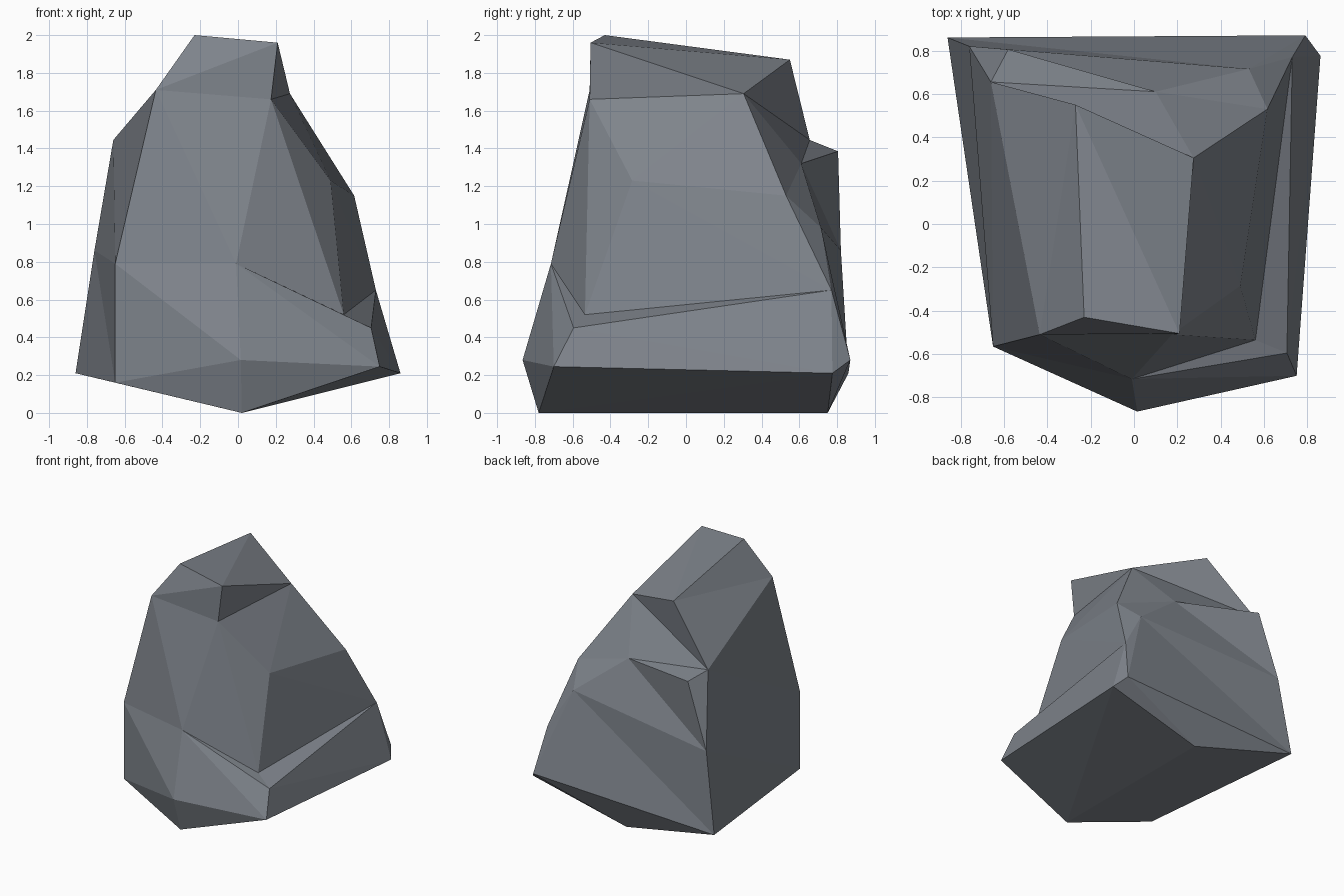
import bpy
import bmesh

if "Cube" in bpy.data.objects:
    bpy.data.objects.remove(bpy.data.objects["Cube"])

# Corner points of the boulder, grouped from the crown down to the keel
corners = {
    # crown
    "A": (-0.23, -0.43, 2.00), "B": (0.21, -0.505, 1.96), "F": (-0.27, 0.55, 1.87),
    "E": (-0.435, -0.51, 1.71), "D": (0.275, 0.305, 1.69), "C": (0.175, -0.51, 1.66),
    # shoulders
    "G": (-0.66, 0.655, 1.445), "M": (-0.58, 0.805, 1.385), "Y": (0.10, 0.61, 1.32),
    "W": (0.49, -0.285, 1.23), "X": (0.615, 0.53, 1.15), "Z": (0.53, 0.715, 0.98),
    # waist and the ledge on the right
    "L": (-0.76, 0.82, 0.86), "H": (-0.65, -0.565, 0.79), "I": (-0.01, -0.715, 0.79),
    "V": (0.73, 0.77, 0.65), "U": (0.56, -0.535, 0.52), "T": (0.705, -0.595, 0.45),
    # foot
    "O": (0.79, 0.87, 0.28), "P": (0.015, -0.865, 0.28), "S": (0.75, -0.70, 0.245),
    "N": (0.86, 0.775, 0.21), "K": (-0.86, 0.86, 0.21), "J": (-0.65, -0.565, 0.16),
    # keel
    "Q": (0.02, -0.78, 0.0), "R": (0.02, 0.75, 0.0),
}

# Facets radiate from seven hub corners around a closed rim of neighbours
hubs = {
    "B": "AECDF",     # crown
    "G": "EFDYMLH",   # left shoulder
    "W": "CUVXD",     # right flank
    "I": "CEHPSTU",   # front
    "Z": "XYLKOV",    # back
    "N": "VTSQRO",    # right foot
    "J": "HLKRQP",    # left foot
}
# Single facets that fill the gaps between the fans
fillers = ["EAF", "PQS", "UTV", "DXY", "YLM", "KRO"]

bm = bmesh.new()
v = {name: bm.verts.new(co) for name, co in corners.items()}
for hub, rim in hubs.items():
    for a, b in zip(rim, rim[1:] + rim[0]):
        bm.faces.new((v[hub], v[a], v[b]))
for tri in fillers:
    bm.faces.new([v[n] for n in tri])
bmesh.ops.recalc_face_normals(bm, faces=bm.faces)

mesh = bpy.data.meshes.new("boulder")
bm.to_mesh(mesh)
bm.free()

# Blue-grey stone, flat shaded
stone = bpy.data.materials.new("stone_grey")
stone.diffuse_color = (0.21, 0.23, 0.26, 1.0)
stone.use_nodes = True
stone.node_tree.nodes["Principled BSDF"].inputs["Base Color"].default_value = stone.diffuse_color
mesh.materials.append(stone)
boulder = bpy.data.objects.new("boulder", mesh)
bpy.context.collection.objects.link(boulder)
